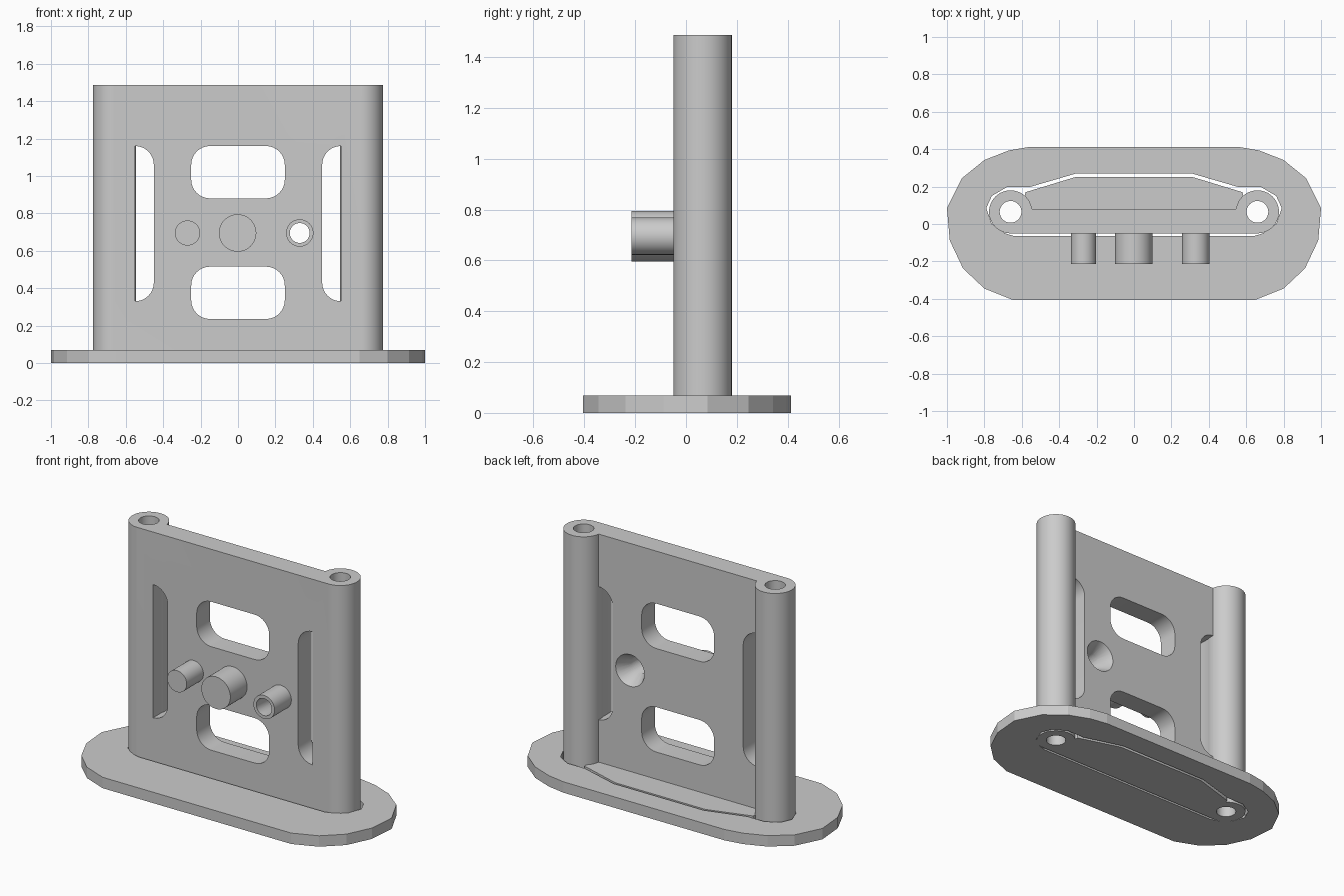
import bpy
import bmesh
from math import cos, sin, pi, radians
from mathutils import Matrix

if "Cube" in bpy.data.objects:
    bpy.data.objects.remove(bpy.data.objects["Cube"])

grey = bpy.data.materials.new("plain grey")
grey.use_nodes = True
grey.diffuse_color = (0.6, 0.6, 0.6, 1)
grey.node_tree.nodes["Principled BSDF"].inputs["Base Color"].default_value = (0.6, 0.6, 0.6, 1)

TUBE_X, TUBE_Y, TUBE_R, BORE_R = 0.66, 0.065, 0.115, 0.058
TOP, BASE_TOP = 1.487, 0.068
FRONT, BACK, PEG_FRONT, PEG_Z = -0.05, 0.08, -0.215, 0.695
UPRIGHT = Matrix.Rotation(pi / 2, 4, 'X')   # profile y becomes z, depth becomes -y


def new_object(name, bm):
    bmesh.ops.recalc_face_normals(bm, faces=bm.faces)
    mesh = bpy.data.meshes.new(name)
    bm.to_mesh(mesh)
    bm.free()
    mesh.materials.append(grey)
    obj = bpy.data.objects.new(name, mesh)
    bpy.context.collection.objects.link(obj)
    return obj


def prism(name, points, low, high, upright=False):
    """Extrude a flat outline; upright outlines lie in x-z and run from y=low to y=high."""
    bm = bmesh.new()
    start, depth = (-low, low - high) if upright else (low, high - low)
    face = bm.faces.new([bm.verts.new((x, y, start)) for x, y in points])
    moved = bmesh.ops.extrude_face_region(bm, geom=[face])["geom"]
    bmesh.ops.translate(bm, vec=(0, 0, depth),
                        verts=[v for v in moved if isinstance(v, bmesh.types.BMVert)])
    if upright:
        bm.transform(UPRIGHT)
    return new_object(name, bm)


def circle(cx, cy, r, n=48):
    return [(cx + r * cos(2 * pi * i / n), cy + r * sin(2 * pi * i / n)) for i in range(n)]


def rounded(x0, x1, z0, z1, r, square_right=False):
    pts = []
    corners = [(x1, z1, -1, -1), (x0, z1, 1, -1), (x0, z0, 1, 1), (x1, z0, -1, 1)]
    for k, (x, z, sx, sz) in enumerate(corners):
        if square_right and x == x1:
            pts.append((x, z))
            continue
        for i in range(9):
            a = (k + i / 8) * pi / 2
            pts.append((x + sx * r + r * cos(a), z + sz * r + r * sin(a)))
    return pts


def mirrored(half):
    """Complete an outline whose right half is listed from back to front."""
    return half + [(-x, y) for x, y in reversed(half)]


def combine(obj, operation, *others):
    for other in others:
        mod = obj.modifiers.new("join or cut", 'BOOLEAN')
        mod.operation, mod.solver, mod.object = operation, 'EXACT', other
        bpy.context.view_layer.update()
        result = bpy.data.meshes.new_from_object(
            obj.evaluated_get(bpy.context.evaluated_depsgraph_get()))
        obj.modifiers.clear()
        obj.data = result
        bpy.data.objects.remove(other)


# Base plate with a clearance hole for the frame's foot
base = prism("base_plate", mirrored([
    (0.555, 0.413), (0.67, 0.393), (0.80, 0.342), (0.92, 0.245), (1.0, 0.085),
    (0.985, -0.088), (0.914, -0.238), (0.80, -0.345), (0.65, -0.405)]), 0, BASE_TOP)
combine(base, 'DIFFERENCE', prism("foot_hole", mirrored([
    (0.31, 0.27), (0.56, 0.197), (0.68, 0.197), (0.76, 0.15), (0.79, 0.085),
    (0.76, 0.0), (0.69, -0.05), (0.64, -0.065)]), -0.1, 0.2))

# Upright frame: panel with windows and side slots
frame = prism("frame", [(-TUBE_X, 0), (TUBE_X, 0), (TUBE_X, TOP), (-TUBE_X, TOP)],
              FRONT, BACK, True)
slot = rounded(0.45, 0.55, 0.33, 1.16, 0.1, True)
cut_range = (-0.3, 0.3, True)
combine(frame, 'DIFFERENCE',
        prism("upper_window", rounded(-0.25, 0.25, 0.88, 1.16, 0.1), *cut_range),
        prism("lower_window", rounded(-0.25, 0.25, 0.235, 0.515, 0.1), *cut_range),
        prism("left_slot", slot, *cut_range),
        prism("right_slot", [(-x, z) for x, z in reversed(slot)], *cut_range))

# Foot, tubes and pegs joined to the panel
foot = prism("foot", mirrored([(0.31, 0.252), (0.58, 0.17), (0.62, FRONT + 0.001)]),
             0, BASE_TOP - 0.002)
tubes = [prism("tube", circle(s * TUBE_X, TUBE_Y, TUBE_R), 0, TOP) for s in (-1, 1)]
pegs = [prism("peg", circle(x, PEG_Z, r), PEG_FRONT, 0, True)
        for x, r in ((-0.27, 0.067), (-0.002, 0.1), (0.33, 0.073))]
combine(frame, 'UNION', foot, *tubes, *pegs)

# Bores through the tubes, and the countersunk hole through the hollow peg
combine(frame, 'DIFFERENCE',
        *[prism("bore", circle(s * TUBE_X, TUBE_Y, BORE_R), -0.1, 1.6) for s in (-1, 1)],
        prism("peg_hole", circle(0.33, PEG_Z, 0.053), *cut_range))
bm = bmesh.new()
bmesh.ops.create_cone(bm, cap_ends=True, segments=48, radius1=0.1, radius2=0.045, depth=0.1,
                      matrix=Matrix.Translation((0.33, BACK - 0.048, PEG_Z)) @ UPRIGHT)
combine(frame, 'DIFFERENCE', new_object("countersink", bm))

# Smooth the round surfaces, keep the edges crisp
bpy.ops.object.select_all(action='DESELECT')
frame.select_set(True)
bpy.context.view_layer.objects.active = frame
bpy.ops.object.shade_smooth_by_angle(angle=radians(30))
